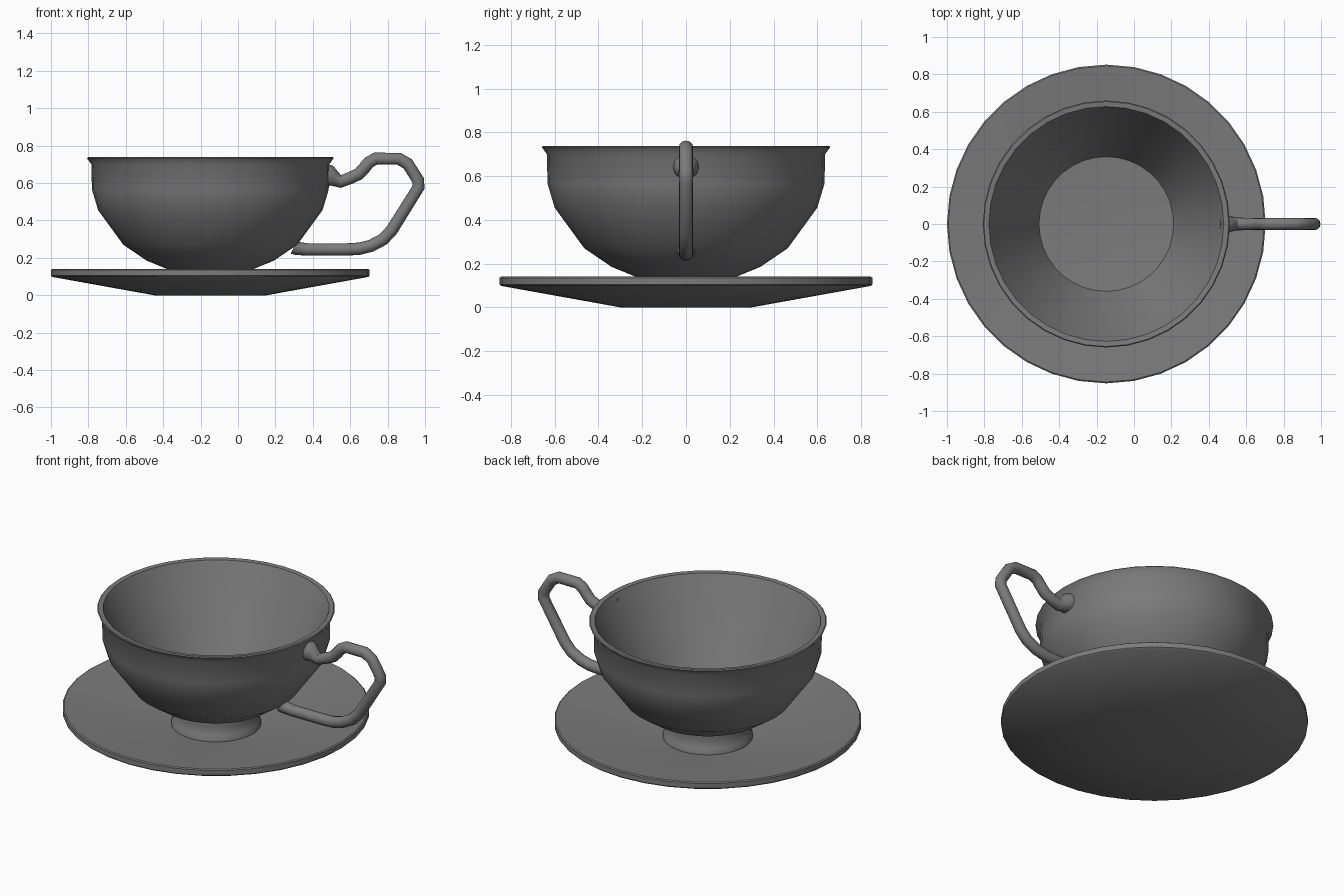
import bpy, bmesh, math

if "Cube" in bpy.data.objects:
    bpy.data.objects.remove(bpy.data.objects["Cube"])

CX = -0.148     # axis of cup and saucer
SEG = 36

grey = bpy.data.materials.new("dark_grey")
grey.diffuse_color = (0.2, 0.2, 0.2, 1)
grey.use_nodes = True
grey.node_tree.nodes["Principled BSDF"].inputs["Base Color"].default_value = grey.diffuse_color

def finish(ob, angle):
    ob.data.materials.append(grey)
    bpy.ops.object.select_all(action='DESELECT')
    ob.select_set(True)
    bpy.context.view_layer.objects.active = ob
    bpy.ops.object.shade_smooth_by_angle(angle=math.radians(angle))

def lathe(name, profile, angle=35):
    """Revolve an (r, z) profile about the vertical axis."""
    bm = bmesh.new()
    vs = [bm.verts.new((r, 0, z)) for r, z in profile]
    es = [bm.edges.new(p) for p in zip(vs, vs[1:])]
    bmesh.ops.spin(bm, geom=vs + es, cent=(0, 0, 0), axis=(0, 0, 1),
                   angle=math.tau, steps=SEG, use_duplicate=False)
    bmesh.ops.remove_doubles(bm, verts=bm.verts, dist=0.0005)
    bmesh.ops.recalc_face_normals(bm, faces=bm.faces)
    me = bpy.data.meshes.new(name)
    bm.to_mesh(me)
    bm.free()
    ob = bpy.data.objects.new(name, me)
    ob.location.x = CX
    bpy.context.collection.objects.link(ob)
    finish(ob, angle)
    return ob

# saucer: shallow dish with a thick rim
lathe("saucer", [(0, 0), (0.30, 0), (0.845, 0.098), (0.852, 0.105),
                 (0.852, 0.135), (0.845, 0.14), (0.835, 0.14),
                 (0.28, 0.03), (0.0, 0.025)])

# cup: flared foot, faceted bowl outside, lip, then the inner wall
lathe("cup", [(0, 0.027), (0.25, 0.027), (0.25, 0.04), (0.235, 0.06), (0.225, 0.10),
              (0.225, 0.138), (0.34, 0.185), (0.465, 0.27), (0.60, 0.455),
              (0.633, 0.565), (0.636, 0.70), (0.66, 0.733), (0.655, 0.738),
              (0.628, 0.735), (0.54, 0.55), (0.36, 0.21), (0, 0.19)], 50)

# handle: round tube along a path of (x, z, radius), flared where it meets the bowl
path = [(0.45, 0.645, 0.062), (0.49, 0.637, 0.058), (0.515, 0.624, 0.042),
        (0.55, 0.608, 0.034), (0.60, 0.627, 0.033), (0.645, 0.648, 0.033),
        (0.675, 0.68, 0.033), (0.70, 0.711, 0.033), (0.735, 0.730, 0.033),
        (0.86, 0.730, 0.033), (0.907, 0.703, 0.033), (0.963, 0.615, 0.033),
        (0.965, 0.577, 0.033), (0.82, 0.345, 0.033), (0.775, 0.298, 0.033),
        (0.71, 0.264, 0.033), (0.65, 0.249, 0.033), (0.585, 0.245, 0.033),
        (0.37, 0.245, 0.033), (0.32, 0.25, 0.036), (0.30, 0.26, 0.042)]
cu = bpy.data.curves.new("handle", 'CURVE')
cu.dimensions = '3D'
cu.bevel_depth = 1.0
cu.bevel_resolution = 4
cu.use_fill_caps = True
sp = cu.splines.new('POLY')
sp.points.add(len(path) - 1)
for p, (x, z, r) in zip(sp.points, path):
    p.co = (x, 0, z, 1)
    p.radius = r
handle = bpy.data.objects.new("handle", cu)
bpy.context.collection.objects.link(handle)
bpy.ops.object.select_all(action='DESELECT')
handle.select_set(True)
bpy.context.view_layer.objects.active = handle
bpy.ops.object.convert(target='MESH')
finish(bpy.context.view_layer.objects.active, 50)
